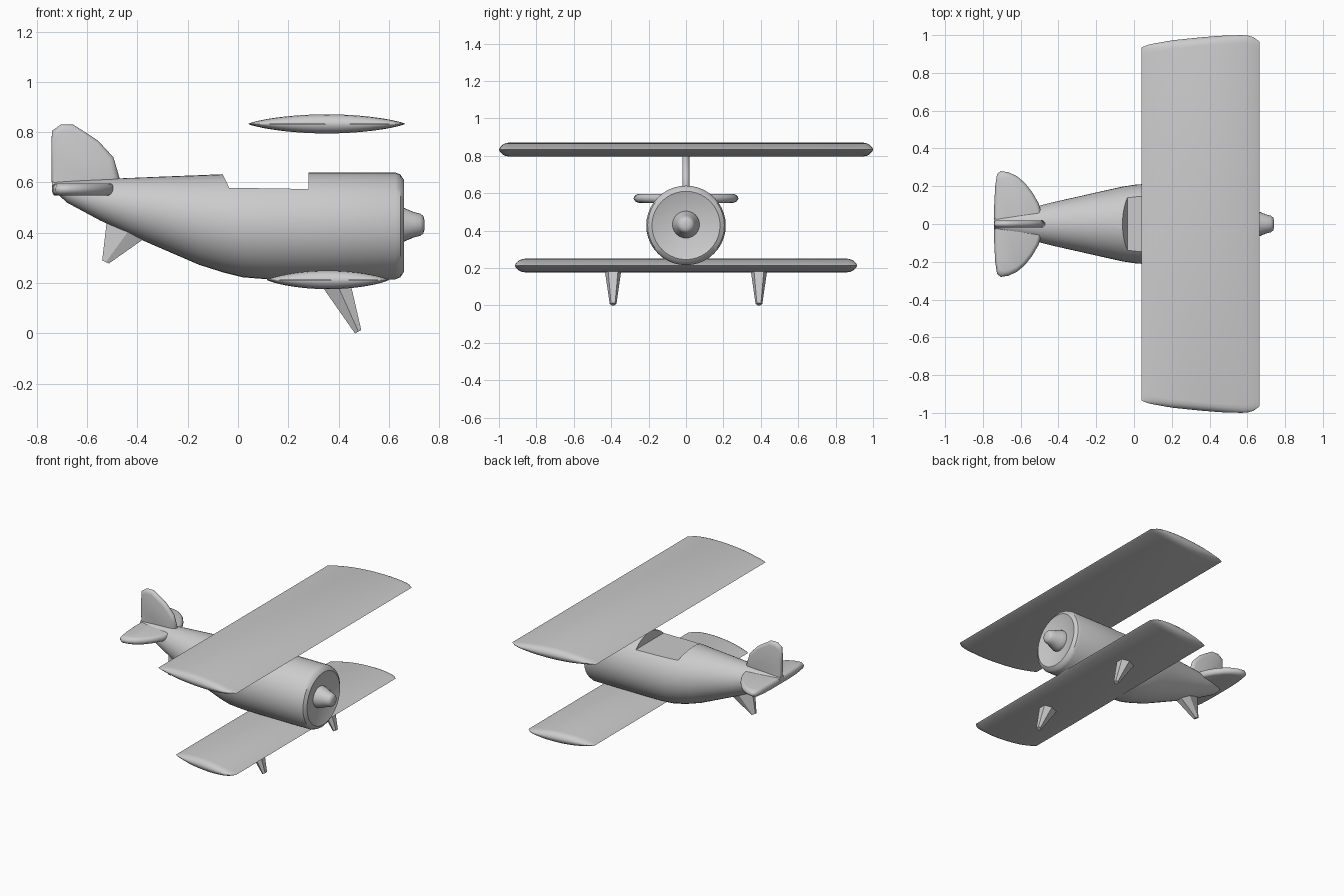
import bpy, bmesh, math
from mathutils import Vector

if "Cube" in bpy.data.objects:
    bpy.data.objects.remove(bpy.data.objects["Cube"])

GREY = (0.6, 0.6, 0.6, 1)
grey = bpy.data.materials.new("plain grey")
grey.use_nodes = True
grey.diffuse_color = GREY
grey.node_tree.nodes["Principled BSDF"].inputs["Base Color"].default_value = GREY


def loft(name, rings, angle=35):
    """Skin a series of closed rings and cap both ends."""
    bm = bmesh.new()
    loops = [[bm.verts.new(p) for p in ring] for ring in rings]
    n = len(loops[0])
    for a, b in zip(loops, loops[1:]):
        for i in range(n):
            j = (i + 1) % n
            bm.faces.new((a[i], a[j], b[j], b[i]))
    bm.faces.new(loops[0])
    bm.faces.new(loops[-1])
    bmesh.ops.remove_doubles(bm, verts=bm.verts, dist=0.0001)
    bmesh.ops.recalc_face_normals(bm, faces=bm.faces)
    mesh = bpy.data.meshes.new(name)
    bm.to_mesh(mesh)
    bm.free()
    obj = bpy.data.objects.new(name, mesh)
    bpy.context.collection.objects.link(obj)
    mesh.materials.append(grey)
    smooth(obj, angle)
    return obj


def smooth(obj, angle):
    bpy.ops.object.select_all(action='DESELECT')
    obj.select_set(True)
    bpy.context.view_layer.objects.active = obj
    bpy.ops.object.shade_smooth_by_angle(angle=math.radians(angle))


def oval(x, top, bottom, half_width, n=40):
    mid, h = (top + bottom) / 2, (top - bottom) / 2
    turns = [2 * math.pi * i / n for i in range(n)]
    return [(x, half_width * math.cos(t), mid + h * math.sin(t)) for t in turns]


def interp(table, x):
    for (x0, v0), (x1, v1) in zip(table, table[1:]):
        if x <= x1:
            return v0 + (v1 - v0) * (x - x0) / (x1 - x0)
    return table[-1][1]


# Fuselage: x, top, bottom, half width, ending in the dished cowling
stations = [(-.74, .605, .575, .025), (-.68, .608, .52, .048), (-.55, .613, .45, .085),
            (-.43, .618, .392, .115), (-.31, .623, .34, .142), (-.155, .629, .273, .177),
            (-.06, .633, .243, .198), (.02, .636, .223, .21), (.12, .638, .215, .2125),
            (.3, .64, .215, .2125), (.625, .64, .215, .2125), (.645, .632, .223, .205),
            (.66, .61, .245, .182), (.655, .595, .26, .167), (.63, .5, .355, .073)]
fuselage = loft("fuselage", [oval(*s) for s in stations])

# Open cockpit cut across the top
profile = [(-.09, .7), (-.062, .635), (-.035, .579), (.28, .574), (.28, .7)]
cutter = loft("cockpit_cutter", [[(x, y, z) for x, z in profile] for y in (-.3, .3)])
cutter.hide_render = True
cut = fuselage.modifiers.new("cockpit", 'BOOLEAN')
cut.operation = 'DIFFERENCE'
cut.solver = 'EXACT'
cut.object = cutter
bpy.context.view_layer.objects.active = fuselage
bpy.ops.object.modifier_apply(modifier="cockpit")
bpy.data.objects.remove(cutter)
smooth(fuselage, 35)

# Spinner
spin = [(.62, .073), (.64, .072), (.66, .067), (.7, .05), (.725, .044), (.737, .034), (.742, .016)]
loft("spinner", [oval(x, .432 + r, .432 - r, r, 24) for x, r in spin], 50)

# Wings: lens section with a rounded, curved tip outline
tip = [(0, .065), (.06, .05), (.25, .028), (.5, .012), (.7, .002), (.88, 0), (.94, .008), (1, .035)]


def wing(name, x0, x1, z, half_thick, span):
    n = 20
    us = [(1 - math.cos(math.pi * i / n)) / 2 for i in range(n + 1)]
    outline = [(u, 1) for u in us] + [(u, -1) for u in reversed(us[1:-1])]
    rings = []
    steps = [math.radians(a) for a in (0, 25, 45, 65, 80, 88)]
    for side in (-1, 1):
        part = []
        for a in steps:
            ring = []
            for u, s in outline:
                y = span - interp(tip, u) - .045 * (1 - math.sin(a))
                lens = (4 * u * (1 - u)) ** .8 * math.cos(a)
                ring.append((x0 + (x1 - x0) * u, side * y, z + s * half_thick * lens))
            part.append(ring)
        rings += part[::-1] if side < 0 else part
    loft(name, rings, 50)


wing("upper_wing", .04, .665, .833, .038, 1)
wing("lower_wing", .115, .6, .213, .037, .915)


# Tail surfaces: an outline puffed to a soft-edged plate
def plate(name, outline, centre, half_thick, to_world):
    rings = []
    for k in range(9):
        a = math.radians(-80 + 20 * k)
        scale = .86 + .14 * math.cos(a)
        c = Vector(centre)
        pts = [c + (Vector(p) - c) * scale for p in outline]
        rings.append([to_world(p.x, p.y, half_thick * math.sin(a)) for p in pts])
    loft(name, rings, 50)


half = [(-.49, .06), (-.505, .11), (-.54, .17), (-.58, .22), (-.62, .253), (-.665, .274),
        (-.705, .28), (-.725, .265), (-.735, .2), (-.74, .1)]
plan = half + [(x, -y) for x, y in reversed(half)]
plate("tailplane", plan, (-.63, 0), .025, lambda u, v, w: (u, v, .572 + w))

fin = [(-.74, .58), (-.742, .7), (-.74, .805), (-.705, .83), (-.655, .83), (-.6, .795),
       (-.555, .765), (-.495, .7), (-.47, .615), (-.5, .58)]
plate("tail_fin", fin, (-.65, .6), .02, lambda u, v, w: (u, w, v))


# Landing legs and tail skid: tapered six-sided struts
def strut(name, y, rear_top, front_top, rear_foot, front_foot, wide, narrow):
    rings = []
    for rear, front, w in ((rear_top, front_top, wide), (rear_foot, front_foot, narrow)):
        r, f = Vector((rear[0], y, rear[1])), Vector((front[0], y, front[1]))
        side = Vector((0, w, 0))
        rings.append([r - side * .35, r + side * .35, r.lerp(f, .55) + side,
                      f + side * .6, f - side * .6, r.lerp(f, .55) - side])
    loft(name, rings, 20)


for label, y in (("left", .39), ("right", -.39)):
    strut(label + "_leg", y, (.325, .2), (.447, .2), (.465, 0), (.49, .013), .046, .018)
strut("tail_skid", 0, (-.52, .46), (-.34, .4), (-.54, .29), (-.513, .278), .045, .018)
